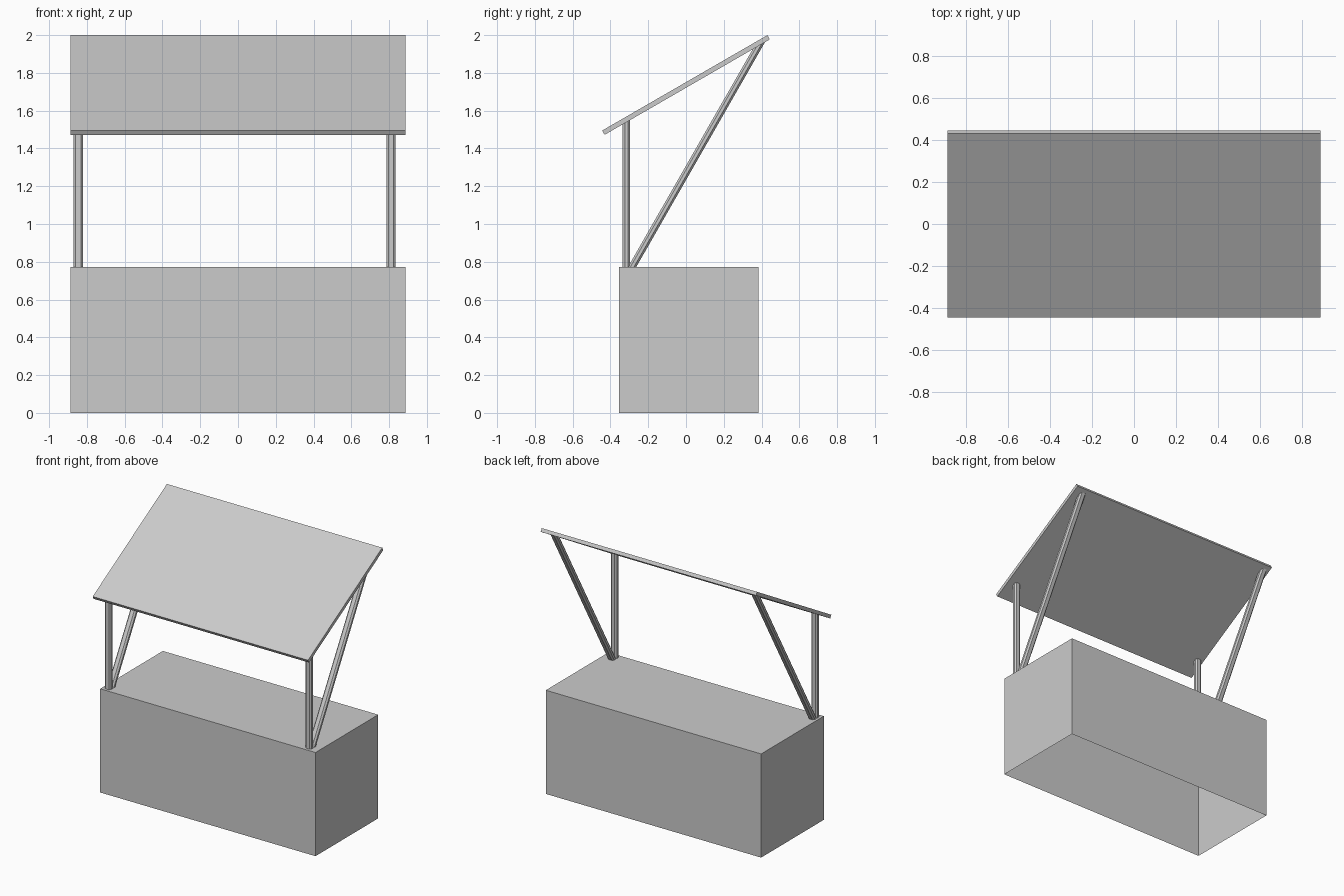
import bpy, bmesh, math
from mathutils import Vector, Matrix

if "Cube" in bpy.data.objects:
    bpy.data.objects.remove(bpy.data.objects["Cube"])

BOX_TOP = 0.773
TILT = math.radians(30)
ROOF_C = Vector((0, 0, 1.736))
ROOF_N = Vector((0, -math.sin(TILT), math.cos(TILT)))
ROOF_T = 0.026


def finish(bm, name):
    bmesh.ops.recalc_face_normals(bm, faces=bm.faces)
    me = bpy.data.meshes.new(name)
    bm.to_mesh(me)
    bm.free()
    ob = bpy.data.objects.new(name, me)
    bpy.context.collection.objects.link(ob)
    return ob


def box(name, centre, size, rot=0, open_bottom=False):
    bm = bmesh.new()
    bmesh.ops.create_cube(bm, size=1)
    if open_bottom:
        low = [f for f in bm.faces if f.normal.z < -0.9]
        bmesh.ops.delete(bm, geom=low, context='FACES_ONLY')
    bm.transform(Matrix.Translation(centre) @ Matrix.Rotation(rot, 4, 'X')
                 @ Matrix.Diagonal((*size, 1)))
    return finish(bm, name)


def strut(name, x, y, angle, w, d, c):
    """Chamfered bar from the counter top up to the sloping roof underside."""
    axis = Vector((0, math.cos(angle), math.sin(angle)))
    side = Vector((0, math.sin(angle), -math.cos(angle)))
    base = Vector((x, y, BOX_TOP))
    under = ROOF_C - ROOF_N * ROOF_T / 2
    a, b = w / 2, d / 2
    outline = [(a, b - c), (a - c, b), (c - a, b), (-a, b - c),
               (-a, c - b), (c - a, -b), (a - c, -b), (a, c - b)]
    bm = bmesh.new()
    rings = [[], []]
    for u, v in outline:
        p = base + Vector((u, 0, 0)) + side * v
        lo = p + axis * ((BOX_TOP - p.z) / axis.z)
        hi = p + axis * ((under - p).dot(ROOF_N) / axis.dot(ROOF_N))
        rings[0].append(bm.verts.new(lo))
        rings[1].append(bm.verts.new(hi))
    for i in range(8):
        j = (i + 1) % 8
        bm.faces.new((rings[0][i], rings[0][j], rings[1][j], rings[1][i]))
    for r in rings:
        bm.faces.new(r)
    return finish(bm, name)


# Counter, hollow and open underneath
box("counter", Vector((0, 0.014, BOX_TOP / 2)), (1.776, 0.738, BOX_TOP), open_bottom=True)

# Sloping roof board
box("roof", ROOF_C, (1.776, 1.01, ROOF_T), TILT)

# Upright posts and slanted braces at each end
for label, x in (("left", -0.845), ("right", 0.81)):
    strut(label + "_post", x, -0.316, math.pi / 2, 0.05, 0.038, 0.011)
    strut(label + "_brace", x, -0.285, math.radians(60.2), 0.05, 0.038, 0.011)
